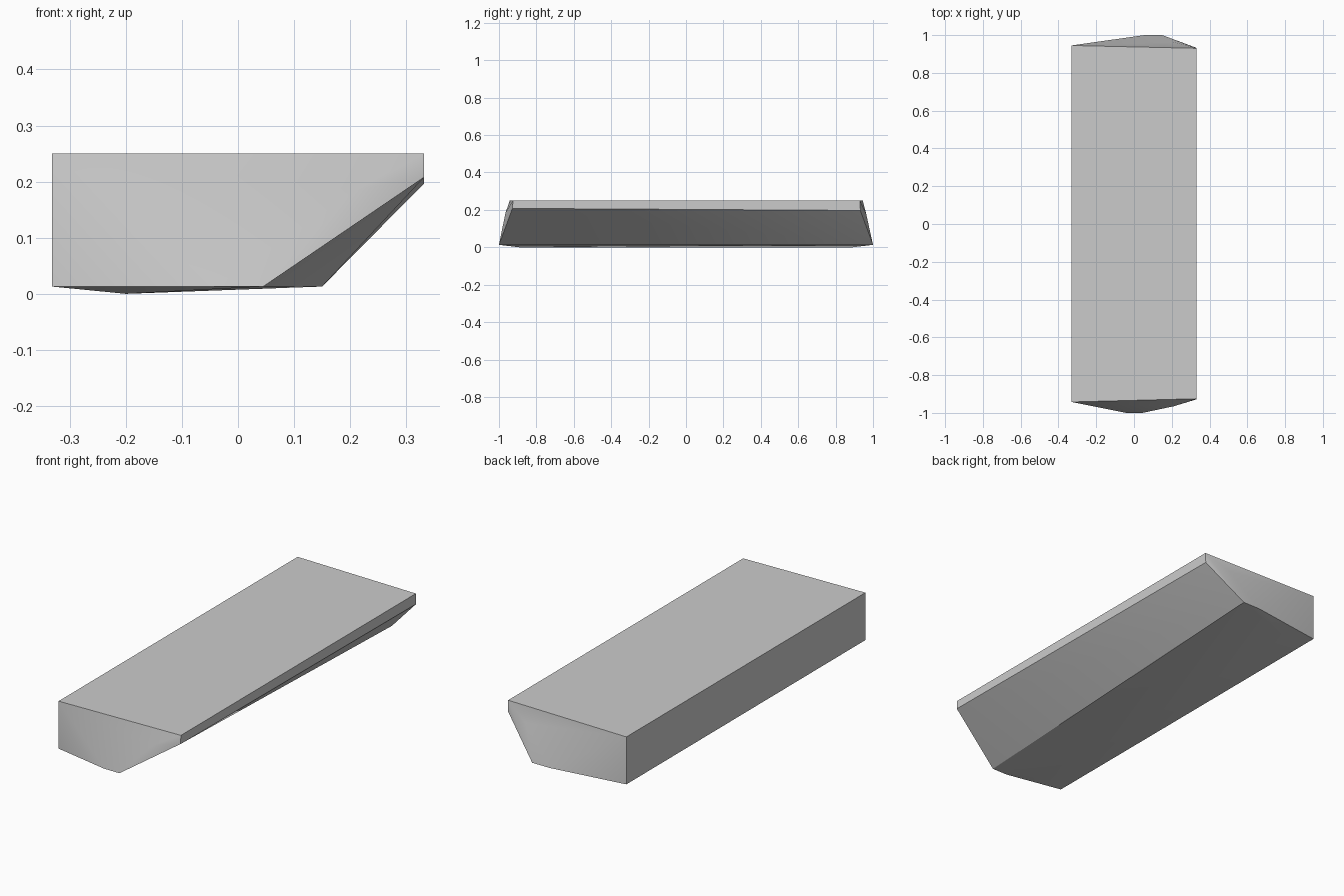
import bpy, bmesh, math

cube = bpy.data.objects.get("Cube")
if cube:
    bpy.data.objects.remove(cube, do_unlink=True)

grey = bpy.data.materials.new("plain_grey")
grey.use_nodes = True
colour = (0.6, 0.6, 0.6, 1)
grey.diffuse_color = colour
grey.node_tree.nodes["Principled BSDF"].inputs["Base Color"].default_value = colour

half, top, base = 0.332, 0.25, 0.013

# Corner points of each pointed end of the faceted slab
front_end = [
    (-half, -0.942, top), (half, -0.925, top),
    (half, -0.928, 0.208), (0.21, -0.965, 0.185),
    (0.045, -1, base), (-0.04, -1, base),
    (-half, -0.942, base), (-0.2, -0.89, 0),
]
back_end = [
    (-half, 0.945, top), (half, 0.93, top),
    (half, 0.932, 0.197), (0.21, 0.963, 0.18),
    (0.15, 1, base), (0.055, 1, base),
    (-half, 0.945, base), (-0.2, 0.89, 0),
]

# Wrap the two ends into one convex slab
bm = bmesh.new()
for point in front_end + back_end:
    bm.verts.new(point)
hull = bmesh.ops.convex_hull(bm, input=bm.verts)
bmesh.ops.delete(bm, geom=[g for g in hull["geom_interior"]
                           if isinstance(g, bmesh.types.BMVert)], context="VERTS")
bmesh.ops.dissolve_limit(bm, angle_limit=math.radians(0.2),
                         verts=bm.verts, edges=bm.edges)
bmesh.ops.recalc_face_normals(bm, faces=bm.faces)

mesh = bpy.data.meshes.new("faceted_slab")
bm.to_mesh(mesh)
bm.free()
mesh.materials.append(grey)
slab = bpy.data.objects.new("faceted_slab", mesh)
bpy.context.collection.objects.link(slab)

# Soften shallow folds and keep the main edges crisp
bpy.ops.object.select_all(action="DESELECT")
slab.select_set(True)
bpy.context.view_layer.objects.active = slab
bpy.ops.object.shade_smooth_by_angle(angle=math.radians(30))
